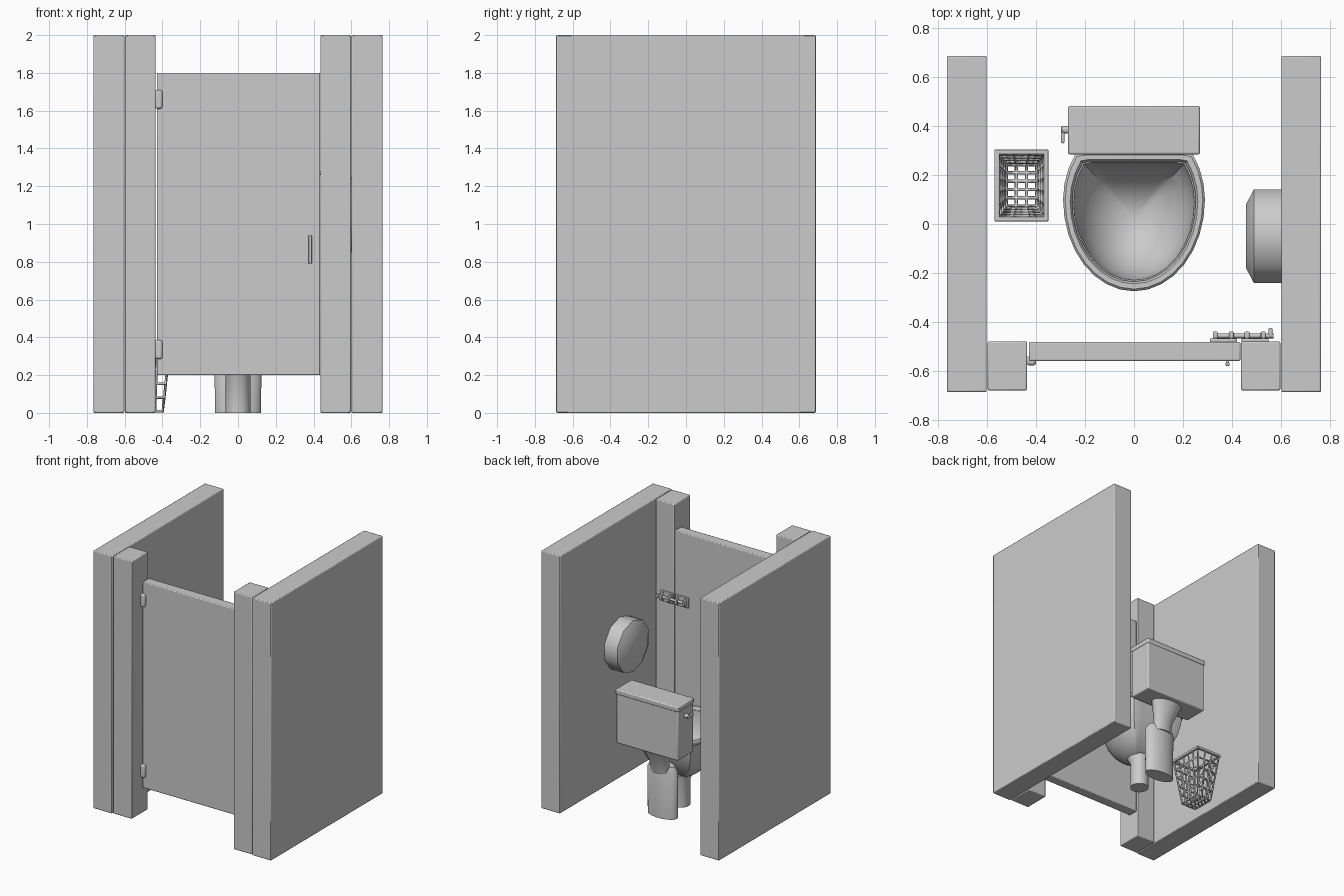
import bpy, bmesh
from math import sin, cos, pi, radians
from mathutils import Matrix

if "Cube" in bpy.data.objects:
    bpy.data.objects.remove(bpy.data.objects["Cube"])


def add_object(name, bm):
    bmesh.ops.recalc_face_normals(bm, faces=bm.faces)
    me = bpy.data.meshes.new(name)
    bm.to_mesh(me)
    bm.free()
    ob = bpy.data.objects.new(name, me)
    bpy.context.collection.objects.link(ob)
    return ob


def box(name, x, y, z, bevel=0.006, segments=2):
    """Box from (min, max) ranges with softened edges."""
    bm = bmesh.new()
    bmesh.ops.create_cube(bm, size=1)
    for v in bm.verts:
        v.co = [(r[0] + r[1]) / 2 + c * (r[1] - r[0]) for r, c in zip((x, y, z), v.co)]
    ob = add_object(name, bm)
    if bevel:
        m = ob.modifiers.new("soft_edges", 'BEVEL')
        m.width, m.segments = bevel, segments
    return ob


def loft(name, rings):
    """Skin closed rings of points and cap both ends."""
    bm = bmesh.new()
    vs = [[bm.verts.new(p) for p in r] for r in rings]
    n = len(rings[0])
    for a, b in zip(vs, vs[1:]):
        for i in range(n):
            j = (i + 1) % n
            bm.faces.new((a[i], a[j], b[j], b[i]))
    bm.faces.new(vs[0][::-1])
    bm.faces.new(vs[-1])
    return add_object(name, bm)


def oval(cy, z, hx, hy, n=24):
    return [(hx * cos(2 * pi * i / n), cy + hy * sin(2 * pi * i / n), z) for i in range(n)]


def rod_x(name, x0, x1, y, z, profile, n):
    """Turned part along x; profile is (fraction of length, radius)."""
    return loft(name, [[(x0 + (x1 - x0) * t, y + r * sin(2 * pi * i / n), z + r * cos(2 * pi * i / n))
                        for i in range(n)] for t, r in profile])


# Side walls and front posts
for side, s in (("left", -1), ("right", 1)):
    box(side + "_wall", sorted((s * 0.602, s * 0.765)), (-0.687, 0.687), (0, 2))
    box(side + "_post", sorted((s * 0.437, s * 0.598)), (-0.68, -0.48), (0, 2))

# Door with hinges and pull handle
box("door", (-0.43, 0.435), (-0.56, -0.482), (0.2, 1.8))
for label, z in (("lower", 0.335), ("upper", 1.66)):
    box(label + "_hinge", (-0.44, -0.40), (-0.578, -0.54), (z - 0.05, z + 0.05), 0.012, 3)
box("door_handle", (0.373, 0.391), (-0.58, -0.568), (0.79, 0.94), 0.004)
for label, z in (("lower", 0.805), ("upper", 0.925)):
    box(label + "_handle_stud", (0.376, 0.388), (-0.57, -0.555), (z - 0.01, z + 0.01), 0)

# Sliding latch on the inside of the door
LZ = 1.27
for label, x in (("door", 0.365), ("post", 0.495)):
    box(label + "_latch_plate", (x - 0.055, x + 0.055), (-0.483, -0.468), (LZ - 0.04, LZ + 0.04), 0.004)
    for k in (-1, 1):
        cx = x + k * 0.033
        box(f"{label}_latch_loop_{k}", (cx - 0.01, cx + 0.01), (-0.47, -0.44), (LZ - 0.022, LZ + 0.022), 0.004)
        for h in (-1, 1):
            cz = LZ + h * 0.031
            box(f"{label}_latch_screw_{k}_{h}", (cx - 0.006, cx + 0.006), (-0.47, -0.463),
                (cz - 0.006, cz + 0.006), 0.002)
rod_x("latch_bolt", 0.33, 0.57, -0.457, LZ, [(0, 0.01), (1, 0.01)], 12)
box("latch_knob", (0.55, 0.566), (-0.465, -0.425), (LZ - 0.01, LZ + 0.01), 0.004)

# Paper dispenser on the right wall
rod_x("paper_dispenser", 0.605, 0.457, -0.05, 1.05, [(0, 0.2), (0.78, 0.2), (1, 0.135)], 10)

# Cistern, lid and flush lever
box("cistern", (-0.265, 0.265), (0.288, 0.478), (0.56, 0.95), 0.008)
box("cistern_lid", (-0.27, 0.27), (0.284, 0.483), (0.94, 0.98), 0.008)
rod_x("flush_lever_pivot", -0.26, -0.295, 0.385, 0.88, [(0, 0.016), (1, 0.016)], 12)
box("flush_lever", (-0.298, -0.284), (0.33, 0.40), (0.865, 0.89), 0.005)


# Bowl: egg-shaped outline, scaled down an elliptical profile
def egg(s, z, n=32):
    ring = []
    for i in range(n):
        t = 2 * pi * i / n
        x = 0.29 * cos(t)
        y = min(0.1 + sin(t) * (0.33 if sin(t) > 0 else 0.375), 0.29)
        ring.append((x * s, 0.03 + (y - 0.03) * s, z))
    return ring


arc = [radians(a) for a in (6, 18, 30, 42, 54, 66, 78, 90)]
bowl = [egg(0.95 * sin(a), 0.6 - 0.375 * cos(a)) for a in arc]
bowl += [egg(0.85, 0.6)]
bowl += [egg(0.85 * sin(a), 0.59 - 0.32 * cos(a)) for a in arc[::-1]]
loft("toilet_bowl", bowl)

# Seat ring
prof = [(0.97, 0.59), (1.0, 0.597), (1.0, 0.613), (0.97, 0.622), (0.90, 0.622), (0.87, 0.61), (0.87, 0.597)]
bm = bmesh.new()
rings = [[bm.verts.new(p) for p in egg(s, z)] for s, z in prof]
for k in range(len(rings)):
    a, b = rings[k], rings[(k + 1) % len(rings)]
    for i in range(32):
        j = (i + 1) % 32
        bm.faces.new((a[i], a[j], b[j], b[i]))
add_object("toilet_seat", bm)

# Supports under the bowl and cistern
loft("front_foot", [oval(0.06, 0, 0.066, 0.066), oval(0.06, 0.2, 0.066, 0.066), oval(0.05, 0.25, 0.085, 0.085)])
loft("rear_pedestal", [oval(0.285, 0, 0.122, 0.06), oval(0.285, 0.36, 0.125, 0.065), oval(0.29, 0.4, 0.1, 0.05)])
loft("cistern_neck", [oval(0.315, 0.35, 0.075, 0.045), oval(0.33, 0.44, 0.08, 0.05), oval(0.37, 0.57, 0.13, 0.075)])

# Wire waste basket: tapered grid turned into bars
BX, BY, BH = -0.46, 0.158, 0.38
bm = bmesh.new()
bmesh.ops.create_grid(bm, x_segments=3, y_segments=5, size=1)
edges = [e for e in bm.edges if e.is_boundary]
for level in range(5):
    new = bmesh.ops.extrude_edge_only(bm, edges=edges)["geom"]
    edges = [g for g in new if isinstance(g, bmesh.types.BMEdge)]
    top = [g for g in new if isinstance(g, bmesh.types.BMVert)]
    bmesh.ops.translate(bm, verts=top, vec=(0, 0, 0.2))
    edges = [e for e in edges if all(v in top for v in e.verts)]
for v in bm.verts:
    u, w, t = v.co
    v.co = (BX + u * (0.062 + 0.038 * t), BY + w * (0.085 + 0.052 * t), 0.008 + (BH - 0.016) * t)
basket = add_object("waste_basket", bm)
wire = basket.modifiers.new("bars", 'WIREFRAME')
wire.thickness = 0.014
for s in (-1, 1):
    x, y = BX + s * 0.1, BY + s * 0.137
    box(f"basket_rim_side_{s}", (x - 0.01, x + 0.01), (BY - 0.147, BY + 0.147), (BH - 0.02, BH), 0.003)
    box(f"basket_rim_end_{s}", (BX - 0.11, BX + 0.11), (y - 0.01, y + 0.01), (BH - 0.02, BH), 0.003)

# Smooth shading with crisp edges
for ob in bpy.context.collection.objects:
    ob.select_set(True)
    bpy.context.view_layer.objects.active = ob
bpy.ops.object.shade_smooth_by_angle(angle=radians(40))
